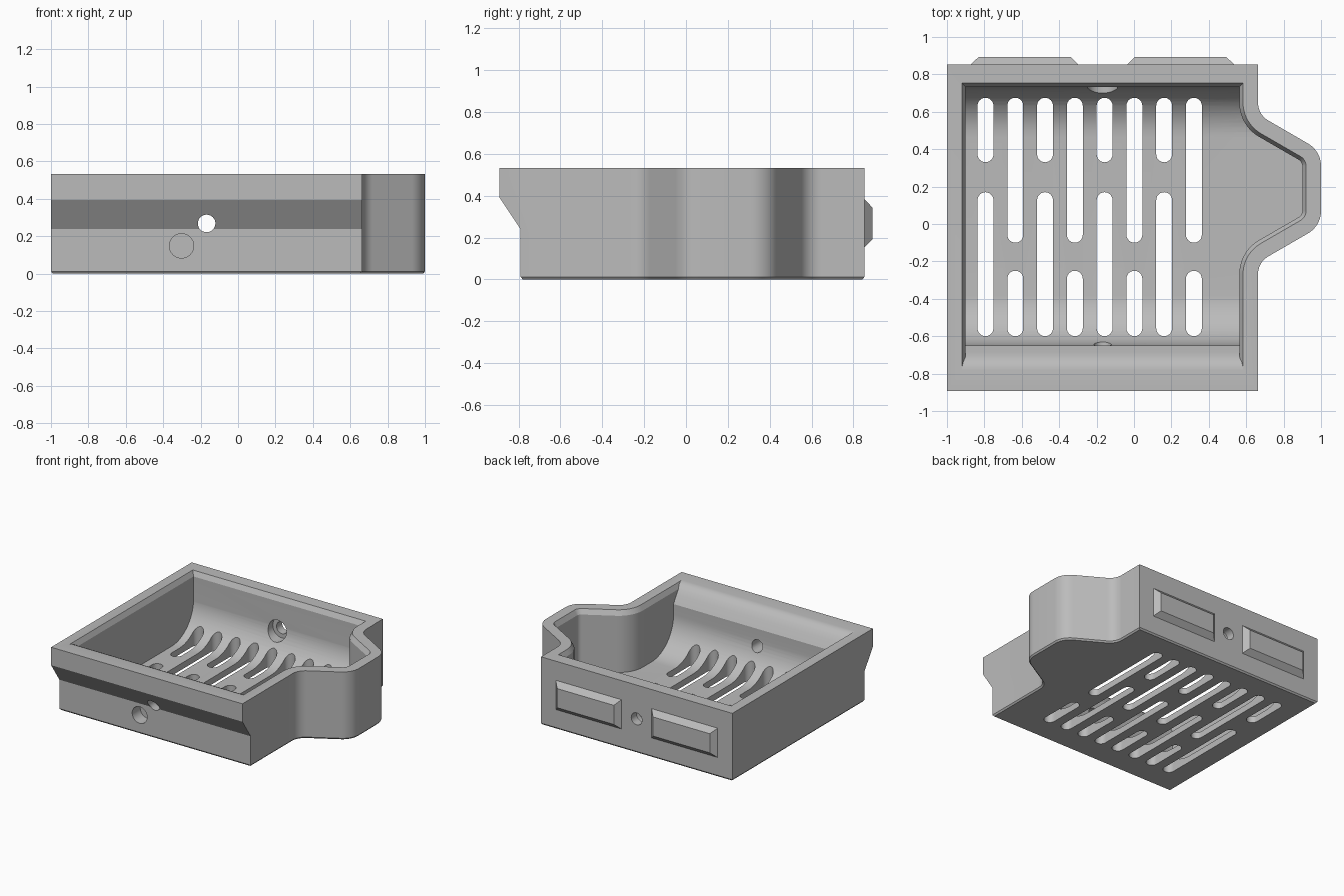
import bpy, bmesh, math
from mathutils import Vector, Matrix

if "Cube" in bpy.data.objects:
    bpy.data.objects.remove(bpy.data.objects["Cube"])

TOP, FLOOR = 0.533, 0.05
grey = bpy.data.materials.new("plain grey")
grey.diffuse_color = (0.5, 0.5, 0.5, 1)
grey.use_nodes = True
grey.node_tree.nodes["Principled BSDF"].inputs["Base Color"].default_value = grey.diffuse_color


def finish(name, bm):
    bmesh.ops.recalc_face_normals(bm, faces=bm.faces)
    me = bpy.data.meshes.new(name)
    bm.to_mesh(me)
    bm.free()
    me.materials.append(grey)
    ob = bpy.data.objects.new(name, me)
    bpy.context.collection.objects.link(ob)
    return ob


def loft(name, rings):
    """Closed solid through rings with equal point counts."""
    bm = bmesh.new()
    loops = [[bm.verts.new(p) for p in ring] for ring in rings]
    n = len(loops[0])
    for a, b in zip(loops, loops[1:]):
        for i in range(n):
            j = (i + 1) % n
            bm.faces.new((a[i], a[j], b[j], b[i]))
    bm.faces.new(loops[0][::-1])
    bm.faces.new(loops[-1])
    return finish(name, bm)


def rounded(corners, seg=10):
    """Polygon with a fillet radius per corner."""
    out, n = [], len(corners)
    for i, (x, y, r) in enumerate(corners):
        p = Vector((x, y))
        if r == 0:
            out.append(p)
            continue
        a = (Vector(corners[i - 1][:2]) - p).normalized()
        b = (Vector(corners[(i + 1) % n][:2]) - p).normalized()
        half = a.angle(b) / 2
        centre = p + (a + b).normalized() * (r / math.sin(half))
        s = p + a * (r / math.tan(half)) - centre
        e = p + b * (r / math.tan(half)) - centre
        for k in range(seg + 1):
            t = k / seg
            w = math.pi - 2 * half
            out.append(centre + s * (math.sin((1 - t) * w) / math.sin(w))
                       + e * (math.sin(t * w) / math.sin(w)))
    return out


def plan(d, z, front, back=0.853):
    """Tray outline with the side bulge, inset by d, at height z."""
    c, a, b = 0.19, 0.395 - 0.577 * d, 0.20 - 0.577 * d
    x0, x1, x2 = -1 + d, 0.663 - d, 1 - d
    ra, rb = 0.11 + d, 0.14 - d
    pts = rounded([(x0, front, 0), (x1, front, 0), (x1, c - a, ra), (x2, c - b, rb),
                   (x2, c + b, rb), (x1, c + a, ra), (x1, back - d, 0), (x0, back - d, 0)])
    return [(p.x, p.y, z) for p in pts]


def side_profile(name, pts):
    """Extrude a y-z profile across the width."""
    return loft(name, [[(x, p[0], p[1]) for p in pts] for x in (-1.3, 1.3)])


def boolean(target, cutter, op='DIFFERENCE'):
    mod = target.modifiers.new("cut", 'BOOLEAN')
    mod.operation, mod.object, mod.solver = op, cutter, 'EXACT'
    bpy.context.view_layer.objects.active = target
    bpy.ops.object.modifier_apply(modifier=mod.name)
    bpy.data.objects.remove(cutter)


def bore(x, z, r, y0, y1):
    """Round cutter along y."""
    ring = [(x + r * math.cos(t * math.tau / 32), z + r * math.sin(t * math.tau / 32))
            for t in range(32)]
    return loft("bore", [[(u, y, v) for u, v in ring] for y in (y0, y1)])


def slot(x, y0, y1, r=0.0425):
    """Vertical rounded slot cutter."""
    pts = []
    for cy, start in ((y1 - r, 0), (y0 + r, math.pi)):
        for k in range(13):
            t = start + math.pi * k / 12
            pts.append((x + r * math.cos(t), cy + r * math.sin(t)))
    return loft("slot", [[(u, v, z) for u, v in pts] for z in (-0.1, 0.6)])


# Outer tray with a bottom chamfer and an overhanging front lip
tray = loft("tray", [plan(0.01, 0, -0.892), plan(0, 0.012, -0.892), plan(0, TOP, -0.892)])
boolean(tray, side_profile("lip_shape", [
    (-0.68, -0.12), (-0.78, 0), (-0.79, 0.012), (-0.79, 0.239), (-0.96, 0.494),
    (-0.96, 0.7), (1, 0.7), (1, -0.12)]), 'INTERSECT')

# Cavity: rim chamfer and bulge in plan, rounded floor from front to back
cavity = loft("cavity", [plan(0.1, 0, -0.85, 0.833), plan(0.1, 0.495, -0.85, 0.833),
                         plan(0.08, TOP, -0.85, 0.833), plan(0.08, 0.62, -0.85, 0.833)])
R = 0.27
floor = [(-0.783, 0.7), (-0.783, TOP), (-0.76, 0.53), (-0.735, 0.518), (-0.71, 0.495),
         (-0.685, 0.46), (-0.65, 0.40)]
for k in range(17):
    t = math.pi + k * math.pi / 32
    floor.append((-0.65 + R + R * math.cos(t), FLOOR + R + R * math.sin(t)))
for k in range(17):
    t = -math.pi / 2 + k * math.pi / 32
    floor.append((0.734 - R + R * math.cos(t), FLOOR + R + R * math.sin(t)))
floor += [(0.95, FLOOR + R + 0.002), (0.95, 0.7)]
boolean(cavity, side_profile("floor_shape", floor), 'INTERSECT')
boolean(tray, cavity)

# Drain slots in two alternating column patterns
for i in range(8):
    x = -0.794 + 0.1592 * i
    spans = ((0.33, 0.675), (-0.6, 0.17)) if i % 2 == 0 else ((-0.1, 0.675), (-0.6, -0.25))
    for y0, y1 in spans:
        boolean(tray, slot(x, y0, y1))

# Screw hole through front and back, its inner counterbore, and a blind front socket
boolean(tray, bore(-0.168, 0.268, 0.047, -1.1, 1.1))
boolean(tray, bore(-0.168, 0.268, 0.08, 0.5, 0.785))
boolean(tray, bore(-0.302, 0.148, 0.065, -1.0, -0.69))

bpy.ops.object.select_all(action='DESELECT')
tray.select_set(True)
bpy.context.view_layer.objects.active = tray
bpy.ops.object.shade_smooth_by_angle(angle=math.radians(25))

# Bevelled locating pads on the back
for name, x0, x1 in (("back_pad_left", -0.872, -0.298), ("back_pad_right", -0.037, 0.535)):
    rings = []
    for y, d in ((0.845, 0), (0.853, 0), (0.892, 0.04)):
        rings.append([(x0 + d, y, 0.153 + d), (x1 - d, y, 0.153 + d),
                      (x1 - d, y, 0.383 - d), (x0 + d, y, 0.383 - d)])
    loft(name, rings)
